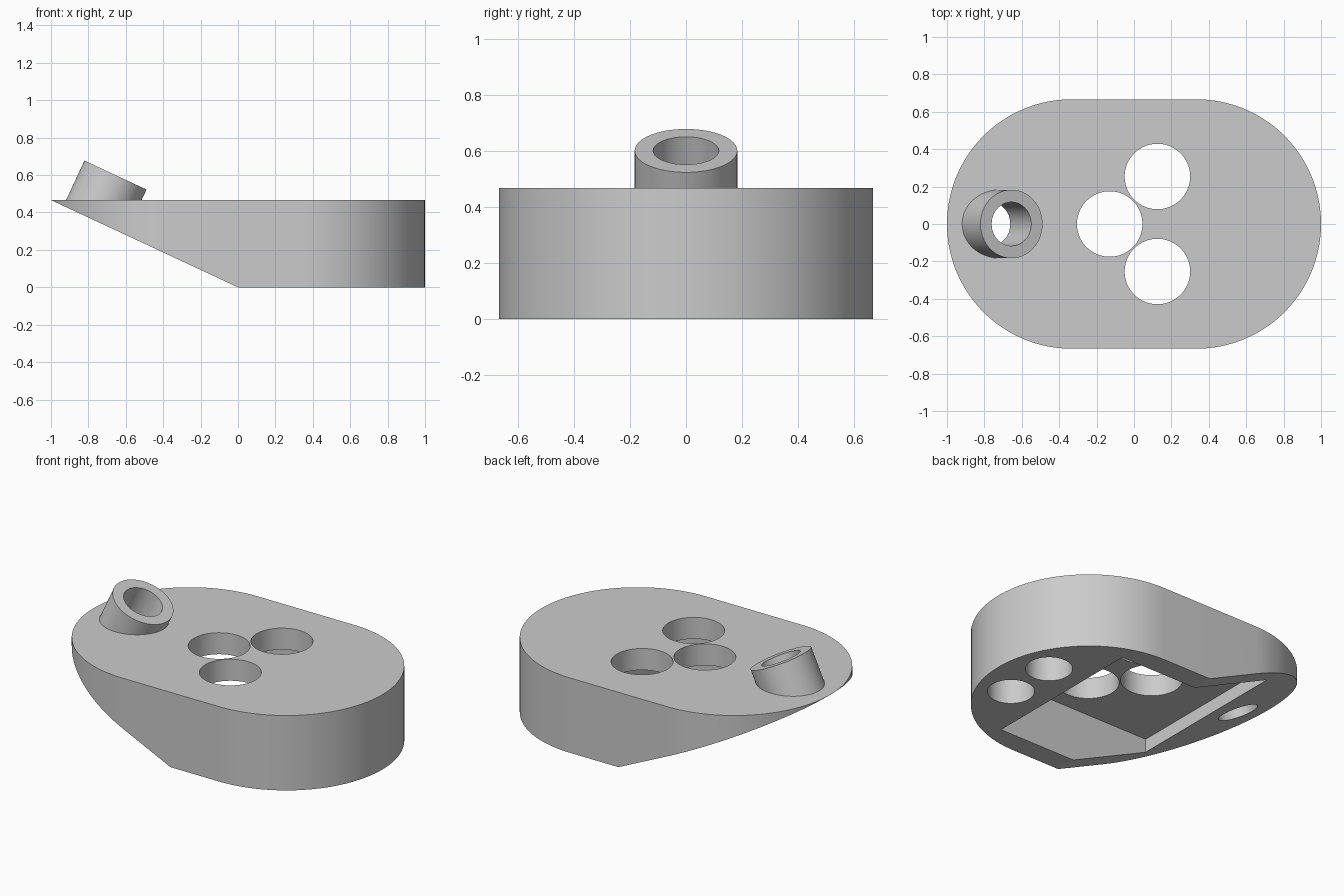
import bpy, bmesh, math
from mathutils import Matrix, Vector

if "Cube" in bpy.data.objects:
    bpy.data.objects.remove(bpy.data.objects["Cube"])

H = 0.467          # body height
SLOPE = 0.4665     # rise of the slanted underside per unit of length
TILT = math.atan(SLOPE)

grey = bpy.data.materials.new("light_grey")
grey.diffuse_color = (0.6, 0.6, 0.6, 1)
grey.use_nodes = True
grey.node_tree.nodes["Principled BSDF"].inputs["Base Color"].default_value = grey.diffuse_color


def prism(name, points, offset):
    """Closed solid from a planar outline pushed along an offset vector."""
    bm = bmesh.new()
    face = bm.faces.new([bm.verts.new(p) for p in points])
    out = bmesh.ops.extrude_face_region(bm, geom=[face])
    verts = [v for v in out["geom"] if isinstance(v, bmesh.types.BMVert)]
    bmesh.ops.translate(bm, verts=verts, vec=offset)
    bmesh.ops.recalc_face_normals(bm, faces=bm.faces)
    mesh = bpy.data.meshes.new(name)
    bm.to_mesh(mesh)
    bm.free()
    mesh.materials.append(grey)
    obj = bpy.data.objects.new(name, mesh)
    bpy.context.collection.objects.link(obj)
    return obj


def rod(name, base, axis, radius, length, n=96):
    """Cylinder starting at base and running along axis."""
    axis = Vector(axis).normalized()
    turn = axis.to_track_quat('Z', 'Y').to_matrix()
    ring = [Vector(base) + turn @ Vector((radius * math.cos(2 * math.pi * i / n),
                                          radius * math.sin(2 * math.pi * i / n), 0))
            for i in range(n)]
    return prism(name, ring, axis * length)


def combine(target, other, operation):
    mod = target.modifiers.new(operation.lower(), 'BOOLEAN')
    mod.operation = operation
    mod.solver = 'EXACT'
    mod.object = other
    bpy.context.view_layer.objects.active = target
    bpy.ops.object.modifier_apply(modifier=mod.name)
    bpy.data.objects.remove(other)


# Stadium-shaped body
R, C, N = 2 / 3, 1 / 3, 64
outline = []
for side, start in ((1, -math.pi / 2), (-1, math.pi / 2)):
    for i in range(N + 1):
        a = start + math.pi * i / N
        outline.append((side * C + R * math.cos(a), R * math.sin(a), 0))
body = prism("body", outline, (0, 0, H))

# Tilted spout, square to the slanted underside
axis = Vector((math.sin(TILT), 0, math.cos(TILT)))
top = Vector((-0.655, 0, 0.60))
combine(body, rod("spout", top - axis * 0.45, axis, 0.183, 0.45), 'UNION')

# Slanted underside, trimming body and spout together
wedge = [(x, -1, z) for x, z in ((0.4, -0.4 * SLOPE), (-1.4, 1.4 * SLOPE), (-1.4, -0.4 * SLOPE))]
combine(body, prism("slope_cutter", wedge, (0, 2, 0)), 'DIFFERENCE')

# Square pocket below
P = 0.533
square = [(-P, -P, -0.2), (P, -P, -0.2), (P, P, -0.2), (-P, P, -0.2)]
combine(body, prism("pocket_cutter", square, (0, 0, 0.2 + 0.333)), 'DIFFERENCE')

# Bore through the spout
combine(body, rod("bore_cutter", top - axis * 0.6, axis, 0.117, 0.8), 'DIFFERENCE')

# Three round openings in the top plate
for x, y in ((-0.13, 0), (0.125, 0.254), (0.125, -0.254)):
    combine(body, rod("opening_cutter", (x, y, 0.25), (0, 0, 1), 0.175, 0.4), 'DIFFERENCE')

# Two blind holes under the round end
for y in (-0.167, 0.167):
    combine(body, rod("blind_hole_cutter", (0.767, y, -0.1), (0, 0, 1), 0.133, 0.433), 'DIFFERENCE')

# Smooth curved walls, sharp rims
bpy.ops.object.select_all(action='DESELECT')
body.select_set(True)
bpy.context.view_layer.objects.active = body
bpy.ops.object.shade_smooth_by_angle(angle=math.radians(20))
